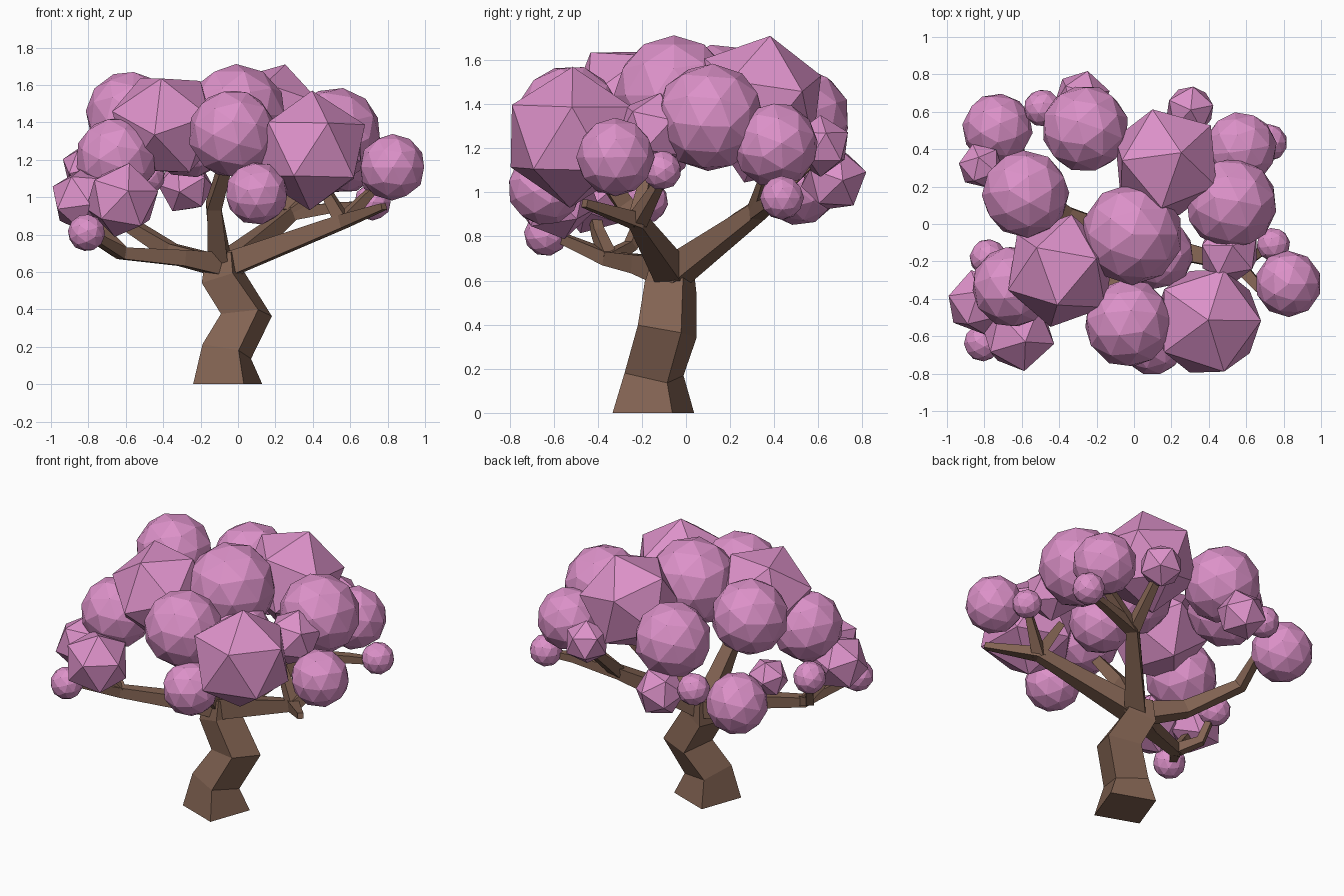
import bpy, bmesh, math
from mathutils import Vector, Matrix

if "Cube" in bpy.data.objects:
    bpy.data.objects.remove(bpy.data.objects["Cube"])


def material(name, rgb):
    m = bpy.data.materials.new(name)
    m.diffuse_color = (*rgb, 1)
    m.use_nodes = True
    m.node_tree.nodes["Principled BSDF"].inputs["Base Color"].default_value = m.diffuse_color
    return m


PINK = material("blossom pink", (0.72, 0.285, 0.585))
BROWN = material("bark brown", (0.225, 0.125, 0.085))


def finish(bm, name, mat):
    me = bpy.data.meshes.new(name)
    bmesh.ops.recalc_face_normals(bm, faces=bm.faces)
    bm.to_mesh(me)
    bm.free()
    me.materials.append(mat)
    ob = bpy.data.objects.new(name, me)
    bpy.context.collection.objects.link(ob)


def square_tube(bm, path, spin=0, flat_start=False):
    """Sweep a square section along (x, y, z, half_diagonal) points."""
    pts = [Vector(p[:3]) for p in path]
    rings = []
    for i, p in enumerate(pts):
        a = (pts[i] - pts[i - 1]).normalized() if i else Vector()
        b = (pts[i + 1] - p).normalized() if i < len(pts) - 1 else Vector()
        t = (a + b).normalized()
        if flat_start and i == 0:
            t = Vector((0, 0, 1))
        # trunk: minimal tilt from vertical; branches: section upright
        if flat_start:
            rot = Vector((0, 0, 1)).rotation_difference(t)
        else:
            rot = t.to_track_quat('Z', 'Y')
        ring = []
        for k in range(4):
            ang = math.radians(spin + 45 + 90 * k)
            v = Vector((math.cos(ang), math.sin(ang), 0)) * path[i][3]
            ring.append(bm.verts.new(p + rot @ v))
        rings.append(ring)
    for r, s in zip(rings, rings[1:]):
        for k in range(4):
            bm.faces.new((r[k], r[(k + 1) % 4], s[(k + 1) % 4], s[k]))
    bm.faces.new(rings[0][::-1])
    bm.faces.new(rings[-1])


# Crooked four-sided trunk
bm = bmesh.new()
square_tube(bm, [(-.055, -.148, 0, .204), (-.06, -.145, .175, .148),
                 (.045, -.085, .37, .15), (-.08, -.07, .57, .13),
                 (-.08, -.06, .70, .10)], -20, True)
finish(bm, "trunk", BROWN)

# Main limbs with their twigs
LEFT, RIGHT = (-.62, -.35, .70), (.56, -.22, .87)
BACK, BACK_LEFT = (.28, .32, .91), (-.62, .25, .88)
bm = bmesh.new()
for path in [
    [(-.08, -.07, .64, .09), (-.3, -.21, .675, .06), (*LEFT, .045), (-.79, -.58, .80, .03)],
    [(-.05, -.07, .64, .09), (*RIGHT, .05), (.78, -.46, .95, .025)],
    [(-.05, -.05, .64, .09), (*BACK, .05), (.52, .37, 1.08, .035)],
    [(-.10, -.06, .63, .08), (-.36, .05, .71, .06), (*BACK_LEFT, .045), (-.61, .47, 1.04, .03)],
    [(-.10, -.08, .65, .08), (-.13, -.28, .95, .055), (-.06, -.46, 1.2, .04)],
    [(*LEFT, .045), (-.73, -.25, .76, .035), (-.77, -.19, .92, .025)],
    [(*LEFT, .045), (-.72, -.40, .82, .035), (-.80, -.42, .92, .03)],
    [(*RIGHT, .05), (.43, -.17, 1.1, .03)],
    [(*RIGHT, .05), (.74, -.11, 1.06, .025)],
    [(*BACK, .05), (.3, .58, 1.15, .03)],
    [(*BACK, .05), (.55, .38, .95, .035), (.74, .43, .96, .025)],
]:
    square_tube(bm, path)
finish(bm, "branches", BROWN)

# Rounder blossom clumps: x, y, z, radius
bm = bmesh.new()
for i, (x, y, z, r) in enumerate([
    (-.01, -.055, 1.44, .272), (-.03, -.53, 1.34, .238), (.52, .11, 1.34, .247),
    (-.26, .51, 1.335, .235), (-.58, .16, 1.44, .235), (-.73, .51, 1.04, .19),
    (.57, .405, 1.215, .195), (.825, -.32, 1.16, .178), (-.65, -.335, 1.21, .22),
    (.13, -.16, 1.22, .19), (.10, -.64, 1.02, .17), (-.81, -.635, .81, .1),
    (-.78, -.18, .96, .1), (.745, -.11, 1.10, .09), (.72, .435, .975, .1),
    (-.49, .62, 1.11, .1),
]):
    mat = Matrix.Translation((x, y, z)) @ Matrix.Rotation(i * .9, 4, (.4, .3, 1))
    bmesh.ops.create_icosphere(bm, subdivisions=2, radius=r, matrix=mat)
finish(bm, "round_blossom_clumps", PINK)

# Coarse twenty-sided clumps: centre, radius, direction of one corner
bm = bmesh.new()
for i, (c, r, d) in enumerate([
    ((.39, -.52, 1.25), .32, (.02, .02, 1)),
    ((-.39, -.25, 1.385), .31, (.2, .07, .25)),
    ((.17, .33, 1.41), .315, (.08, .05, .29)),
    ((-.62, -.59, .985), .205, (.2, -.2, 1)),
    ((-.83, -.42, .985), .18, (-.9, .2, .4)),
    ((.51, -.15, 1.28), .175, (.1, .2, 1)),
    ((.30, .61, 1.21), .14, (.1, .8, .4)),
    ((-.28, .67, 1.06), .155, (.2, .9, .2)),
    ((-.82, .31, 1.16), .125, (-.8, .1, .3)),
]):
    rot = Vector((0, 0, 1)).rotation_difference(Vector(d)).to_matrix().to_4x4()
    mat = Matrix.Translation(c) @ rot @ Matrix.Rotation(i * .35, 4, 'Z')
    bmesh.ops.create_icosphere(bm, subdivisions=1, radius=r, matrix=mat)
finish(bm, "faceted_blossom_clumps", PINK)
